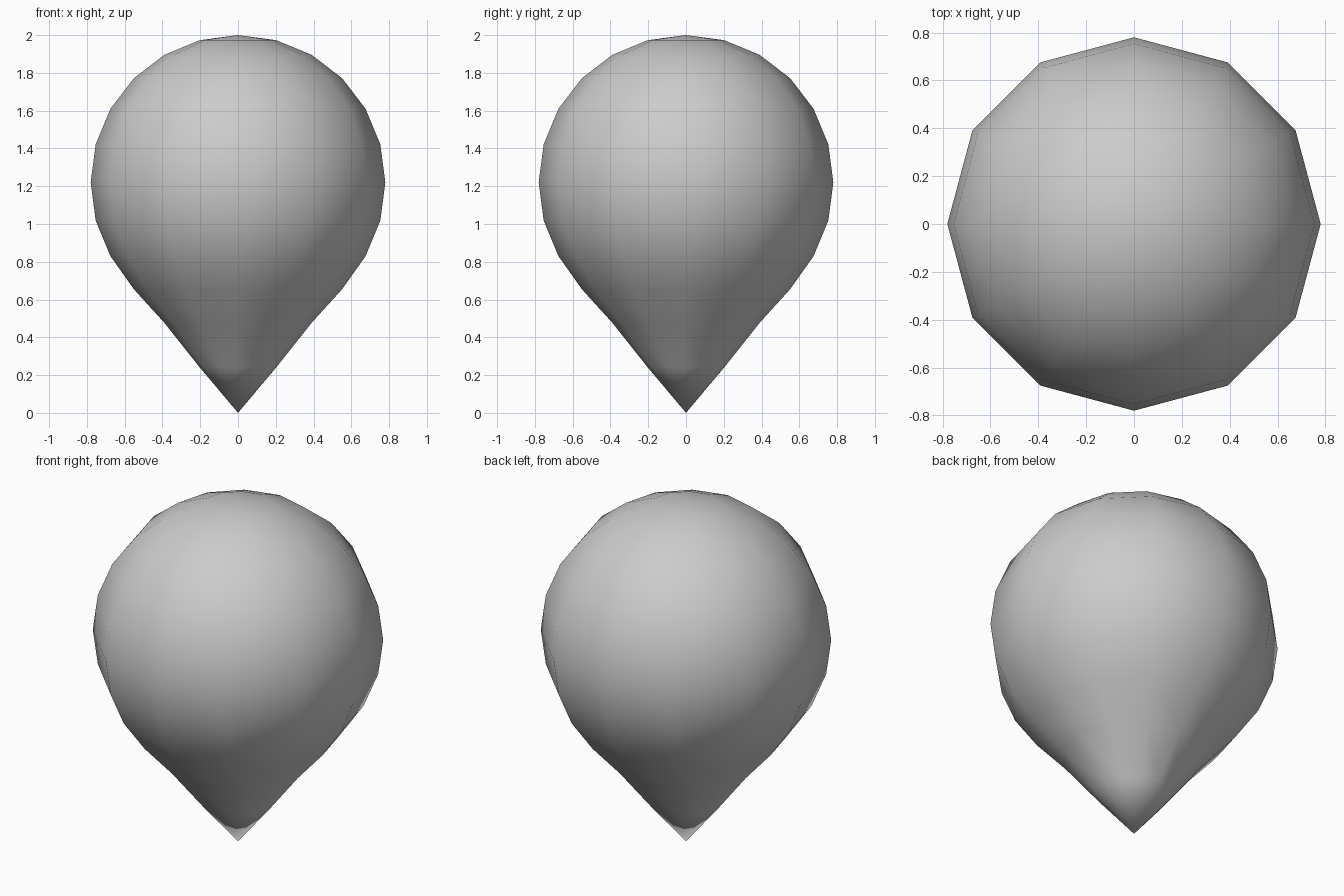
import bpy

if "Cube" in bpy.data.objects:
    bpy.data.objects.remove(bpy.data.objects["Cube"])

# Teardrop body: 12 x 12 sphere whose lower rings are drawn down to a point
R, CZ = 0.78, 1.22
bpy.ops.mesh.primitive_uv_sphere_add(segments=12, ring_count=12, radius=R)
drop = bpy.context.object
drop.name = "teardrop_body"

# Ring heights below the middle, keyed by ring number from the bottom tip
lower = {0: 0.0, 1: 0.24, 2: 0.477, 3: 0.655}
ring_z = [0.44, 0.467, 0.545, 0.668]
for v in drop.data.vertices:
    v.co.z += CZ
    for i, z in enumerate(ring_z):
        if abs(v.co.z - z) < 0.008:
            v.co.z = lower[i]
            break

# Smooth shading throughout
drop.data.shade_smooth()
